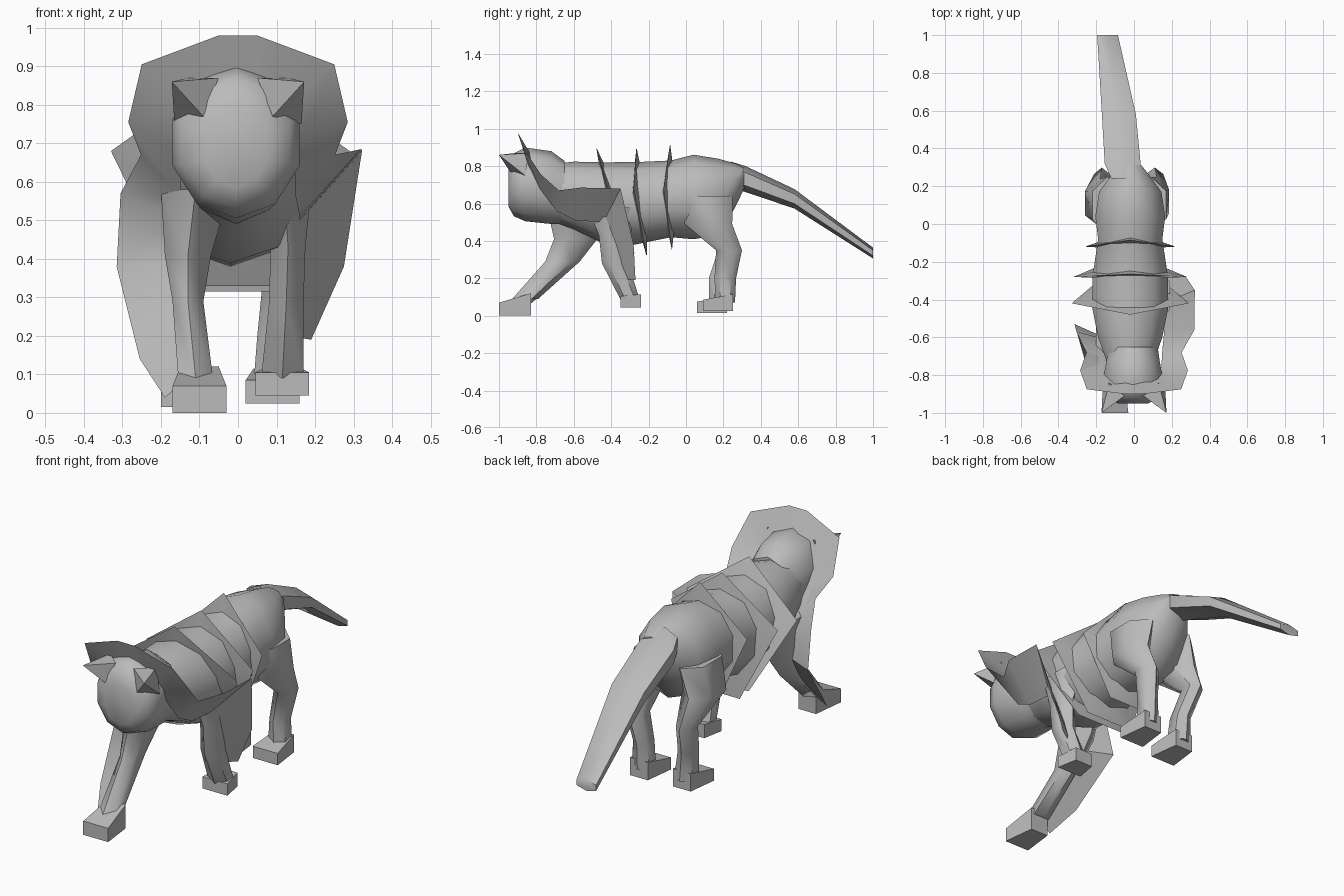
import bpy, bmesh, math
from mathutils import Vector

default_cube = bpy.data.objects.get("Cube")
if default_cube:
    bpy.data.objects.remove(default_cube, do_unlink=True)

fur = bpy.data.materials.new("grey_fur")
fur.diffuse_color = (0.5, 0.5, 0.5, 1)
fur.use_nodes = True
fur.node_tree.nodes["Principled BSDF"].inputs["Base Color"].default_value = fur.diffuse_color

X, Y, Z = Vector((1, 0, 0)), Vector((0, 1, 0)), Vector((0, 0, 1))


def finish(name, bm, angle):
    """Turn a bmesh into a smooth shaded object that keeps its sharp edges."""
    bmesh.ops.recalc_face_normals(bm, faces=bm.faces)
    mesh = bpy.data.meshes.new(name)
    bm.to_mesh(mesh)
    bm.free()
    mesh.materials.append(fur)
    for polygon in mesh.polygons:
        polygon.use_smooth = True
    mesh.set_sharp_from_angle(angle=math.radians(angle))
    part = bpy.data.objects.new(name, mesh)
    bpy.context.collection.objects.link(part)
    return part


def bridge(bm, first, second, closed=True):
    """Fill quads between two rows of vertices."""
    count = len(first)
    for i in range(count if closed else count - 1):
        j = (i + 1) % count
        bm.faces.new((first[i], first[j], second[j], second[i]))


def loft(name, rings, across, upward, sides=8, angle=55):
    """Skin oval rings given as (x, y, z, half width, half height)."""
    bm = bmesh.new()
    rows = []
    for x, y, z, width, height in rings:
        row = []
        for i in range(sides):
            turn = math.tau * (i + 0.5) / sides
            grow = 1 / math.cos(math.pi / sides)
            offset = across * width * math.cos(turn) + upward * height * math.sin(turn)
            row.append(bm.verts.new(Vector((x, y, z)) + offset * grow))
        rows.append(row)
    for first, second in zip(rows, rows[1:]):
        bridge(bm, first, second)
    bm.faces.new(rows[0])
    bm.faces.new(rows[-1])
    return finish(name, bm, angle)


def wedge(name, outer, inner, depth, closed):
    """A thin fin: sharp along the outer path, thicker along the inner path."""
    bm = bmesh.new()
    edge = [bm.verts.new(p) for p in outer]
    front = [bm.verts.new(Vector(p) - Y * depth) for p in inner]
    back = [bm.verts.new(Vector(p) + Y * depth) for p in inner]
    bridge(bm, edge, front, closed)
    bridge(bm, back, edge, closed)
    bridge(bm, front, back, closed)
    return finish(name, bm, 40)


def mirrored(path):
    """Continue a half path to the other side of the middle."""
    return [(-x, y, z) for x, y, z in reversed(path)] + path


def along_body(profile, middle):
    """Turn (y, bottom, top, half width) stations into rings."""
    return [(middle, y, (low + top) / 2, width, (top - low) / 2)
            for y, low, top, width in profile]


# Head, from the face back to the nape
loft("head", along_body([
    (-0.95, 0.59, 0.79, 0.08), (-0.92, 0.54, 0.86, 0.14), (-0.86, 0.515, 0.89, 0.165),
    (-0.72, 0.5, 0.87, 0.14), (-0.65, 0.5, 0.82, 0.13)], -0.005), X, Z, 10)

# Torso, from the neck to the rump
loft("torso", along_body([
    (-0.74, 0.52, 0.8, 0.12), (-0.6, 0.47, 0.815, 0.17), (-0.45, 0.4, 0.81, 0.2),
    (-0.28, 0.39, 0.81, 0.2), (-0.08, 0.43, 0.82, 0.17), (0.04, 0.42, 0.85, 0.185),
    (0.17, 0.44, 0.83, 0.165), (0.26, 0.58, 0.81, 0.1), (0.31, 0.68, 0.79, 0.06)],
    -0.02), X, Z, 10)

# Tail
loft("tail", [(-0.05, 0.24, 0.755, 0.07, 0.06), (-0.06, 0.32, 0.73, 0.095, 0.06),
              (-0.08, 0.58, 0.625, 0.09, 0.045), (-0.14, 1, 0.335, 0.055, 0.025)], X, Z, 6)

# Ears, leaning forward
for side, label in ((1, "left"), (-1, "right")):
    bm = bmesh.new()
    tip = bm.verts.new((side * 0.172, -1, 0.86))
    base = [bm.verts.new((side * x, y, z)) for x, y, z in
            ((0.05, -0.91, 0.87), (0.13, -0.84, 0.87), (0.165, -0.86, 0.75), (0.09, -0.94, 0.77))]
    for i in range(4):
        bm.faces.new((tip, base[i], base[(i + 1) % 4]))
    bm.faces.new(base)
    finish(label + "_ear", bm, 40)

# Legs as rings from the shoulder or hip down to the ankle
legs = {
    "right_front": [(-0.11, -0.57, 0.58, 0.09, 0.15), (-0.13, -0.59, 0.41, 0.06, 0.1),
                    (-0.13, -0.66, 0.29, 0.04, 0.08), (-0.11, -0.86, 0.09, 0.045, 0.06)],
    "left_front": [(0.12, -0.38, 0.58, 0.07, 0.13), (0.13, -0.385, 0.43, 0.045, 0.07),
                   (0.125, -0.38, 0.28, 0.045, 0.06), (0.115, -0.3, 0.09, 0.055, 0.045)],
    "right_hind": [(-0.14, 0.1, 0.64, 0.08, 0.13), (-0.18, 0.11, 0.49, 0.08, 0.11),
                   (-0.17, 0.235, 0.35, 0.04, 0.055), (-0.14, 0.18, 0.2, 0.04, 0.05),
                   (-0.13, 0.18, 0.06, 0.05, 0.05)],
    "left_hind": [(0.09, 0.1, 0.64, 0.08, 0.13), (0.12, 0.12, 0.49, 0.065, 0.11),
                  (0.11, 0.23, 0.35, 0.045, 0.06), (0.09, 0.21, 0.2, 0.04, 0.05),
                  (0.09, 0.21, 0.07, 0.05, 0.045)],
}
for label, rings in legs.items():
    loft(label + "_leg", rings, X, Y, 6)

# Paws: (x, toe y, heel y, sole z, toe height, heel height)
paws = {
    "right_front": (-0.1, -1, -0.83, 0.0, 0.07, 0.12),
    "left_front": (0.115, -0.35, -0.24, 0.045, 0.06, 0.07),
    "right_hind": (-0.13, 0.06, 0.22, 0.015, 0.06, 0.09),
    "left_hind": (0.09, 0.09, 0.25, 0.025, 0.06, 0.09),
}
for label, (x, toe, heel, sole, toe_height, heel_height) in paws.items():
    loft(label + "_paw", [(x, toe, sole + toe_height / 2, 0.07, toe_height / 2),
                          (x, heel, sole + heel_height / 2, 0.05, heel_height / 2)], X, Z, 4)

# Flared hood around the head that runs on as a fin along each front leg
rim = mirrored([(0.05, -0.9, 0.98), (0.25, -0.875, 0.905), (0.285, -0.775, 0.755),
                (0.252, -0.68, 0.67)])
root = mirrored([(0.04, -0.84, 0.86), (0.12, -0.83, 0.8), (0.145, -0.77, 0.68),
                 (0.15, -0.68, 0.56)])
right_rim = [(-0.19, -0.86, 0.04), (-0.255, -0.74, 0.14), (-0.315, -0.53, 0.38),
             (-0.305, -0.57, 0.57)]
right_root = [(-0.12, -0.85, 0.1), (-0.13, -0.72, 0.23), (-0.14, -0.62, 0.38),
              (-0.16, -0.62, 0.51)]
left_rim = [(0.32, -0.56, 0.685), (0.322, -0.35, 0.68), (0.275, -0.28, 0.38),
            (0.19, -0.27, 0.19)]
left_root = [(0.16, -0.58, 0.51), (0.16, -0.43, 0.5), (0.14, -0.38, 0.35),
             (0.13, -0.34, 0.2)]
wedge("hood", right_rim + rim + left_rim, right_root + root + left_root, 0.012, False)

# Three pointed plates around the torso: (peak y, side y, belly y, peak z, belly z, half width)
plates = [(-0.48, -0.42, -0.275, 0.9, 0.33, 0.31), (-0.265, -0.28, -0.21, 0.9, 0.315, 0.3),
          (-0.085, -0.12, -0.075, 0.92, 0.35, 0.24)]
for label, (peak_y, side_y, belly_y, peak, belly, width) in zip(("front", "middle", "rear"), plates):
    outer = [Vector(p) for p in (
        (0, peak_y, peak), (width, side_y, 0.68), (width * 0.45, belly_y, belly),
        (-width * 0.45, belly_y, belly), (-width, side_y, 0.68))]
    hub = Vector((0, side_y + 0.03, 0.62))
    inner = [hub.lerp(p, 0.55) for p in outer]
    plate = wedge(label + "_plate", outer, inner, 0.02, True)
    plate.location.x = -0.02
